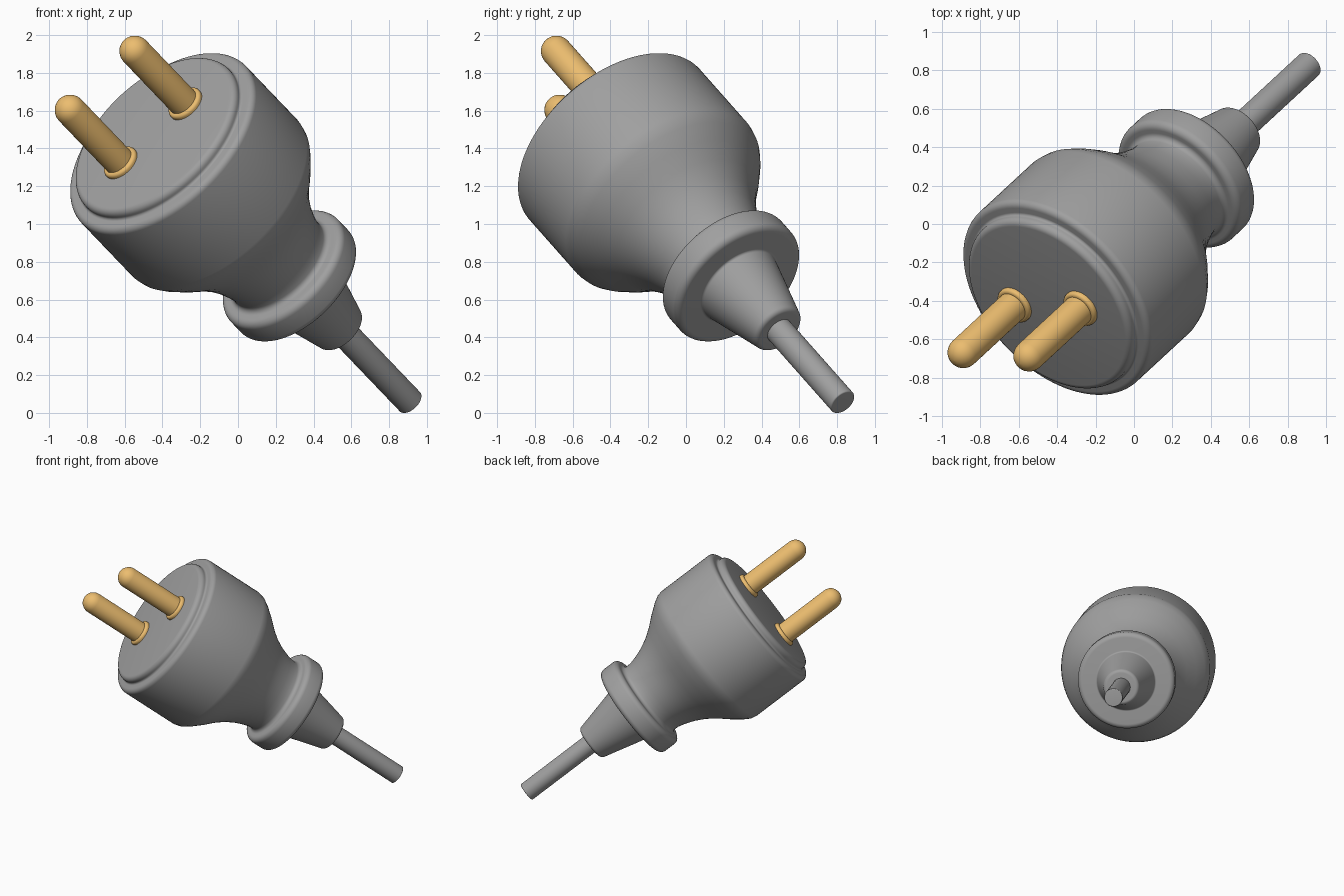
import bpy, bmesh, math
from mathutils import Vector, Matrix

if "Cube" in bpy.data.objects:
    bpy.data.objects.remove(bpy.data.objects["Cube"])

# Plug frame: local z runs from the cable end to the pins, local x goes across the pins
END = Vector((0.914, 0.831, 0.055))
AXIS = Vector((-0.583, -0.539, 0.609)).normalized()
across = Vector((0.34, -0.02, 0.315))
across = (across - AXIS * across.dot(AXIS)).normalized()
side = AXIS.cross(across)
FRAME = Matrix((across, side, AXIS)).transposed().to_4x4()
FRAME.translation = END


def rounded(points, steps=6):
    """Turn (radius, height, fillet) corners into a profile with round corners."""
    out = []
    for i, (r, h, f) in enumerate(points):
        p = Vector((r, h))
        if f == 0:
            out.append(p)
            continue
        a = (Vector(points[i - 1][:2]) - p).normalized()
        b = (Vector(points[i + 1][:2]) - p).normalized()
        turn = math.pi - a.angle(b)
        cut, w = f * math.tan(turn / 2), math.cos(turn / 2)
        a, b = p + a * cut, p + b * cut
        for k in range(steps + 1):
            t = k / steps
            wa, wp, wb = (1 - t) ** 2, 2 * w * t * (1 - t), t * t
            out.append((a * wa + p * wp + b * wb) / (wa + wp + wb))
    return out


def lathe(name, points, material, segments=96, offset=0.0):
    bm = bmesh.new()
    verts = [bm.verts.new((p.x, 0, p.y)) for p in rounded(points)]
    edges = [bm.edges.new(pair) for pair in zip(verts, verts[1:])]
    bmesh.ops.spin(bm, geom=verts + edges, cent=(0, 0, 0), axis=(0, 0, 1),
                   angle=math.tau, steps=segments, use_duplicate=False)
    bmesh.ops.remove_doubles(bm, verts=bm.verts, dist=1e-5)
    bmesh.ops.recalc_face_normals(bm, faces=bm.faces)
    mesh = bpy.data.meshes.new(name)
    bm.to_mesh(mesh)
    bm.free()
    mesh.materials.append(material)
    obj = bpy.data.objects.new(name, mesh)
    bpy.context.collection.objects.link(obj)
    obj.matrix_world = FRAME @ Matrix.Translation((offset, 0, 0))
    bpy.ops.object.select_all(action='DESELECT')
    obj.select_set(True)
    bpy.context.view_layer.objects.active = obj
    bpy.ops.object.shade_smooth_by_angle(angle=math.radians(35))
    return obj


def paint(name, color):
    mat = bpy.data.materials.new(name)
    mat.diffuse_color = (*color, 1)
    mat.use_nodes = True
    mat.node_tree.nodes["Principled BSDF"].inputs["Base Color"].default_value = mat.diffuse_color
    return mat


brass = paint("brass", (0.84, 0.51, 0.16))
rubber = paint("dark_rubber", (0.35, 0.35, 0.35))

# Cable
lathe("cable", [(0, 0, 0), (0.074, 0, 0.008), (0.074, 0.66, 0), (0, 0.66, 0)], rubber, 48)

# Housing: strain relief cone, flange, flared neck, drum and raised pin face
lathe("plug_housing", [
    (0, 0.626, 0), (0.14, 0.626, 0.03),
    (0.235, 1.016, 0.015), (0.392, 1.016, 0.04), (0.392, 1.186, 0.04),
    (0.302, 1.186, 0.03), (0.305, 1.25, 0), (0.317, 1.30, 0), (0.345, 1.38, 0),
    (0.385, 1.46, 0), (0.44, 1.54, 0), (0.508, 1.62, 0), (0.568, 1.70, 0),
    (0.594, 1.745, 0), (0.602, 1.785, 0),
    (0.602, 2.277, 0.035), (0.525, 2.277, 0.015), (0.525, 2.335, 0.035),
    (0, 2.335, 0)], rubber)

# Pins with round tips and collars
for label, x in (("left", -0.232), ("right", 0.232)):
    lathe(label + "_pin", [(0, 2.30, 0), (0.082, 2.30, 0), (0.082, 2.882, 0.0819),
                           (0, 2.882, 0)], brass, 48, x)
    lathe(label + "_pin_collar", [(0.06, 2.31, 0), (0.103, 2.31, 0),
                                  (0.103, 2.362, 0.018), (0.06, 2.362, 0)], brass, 48, x)
